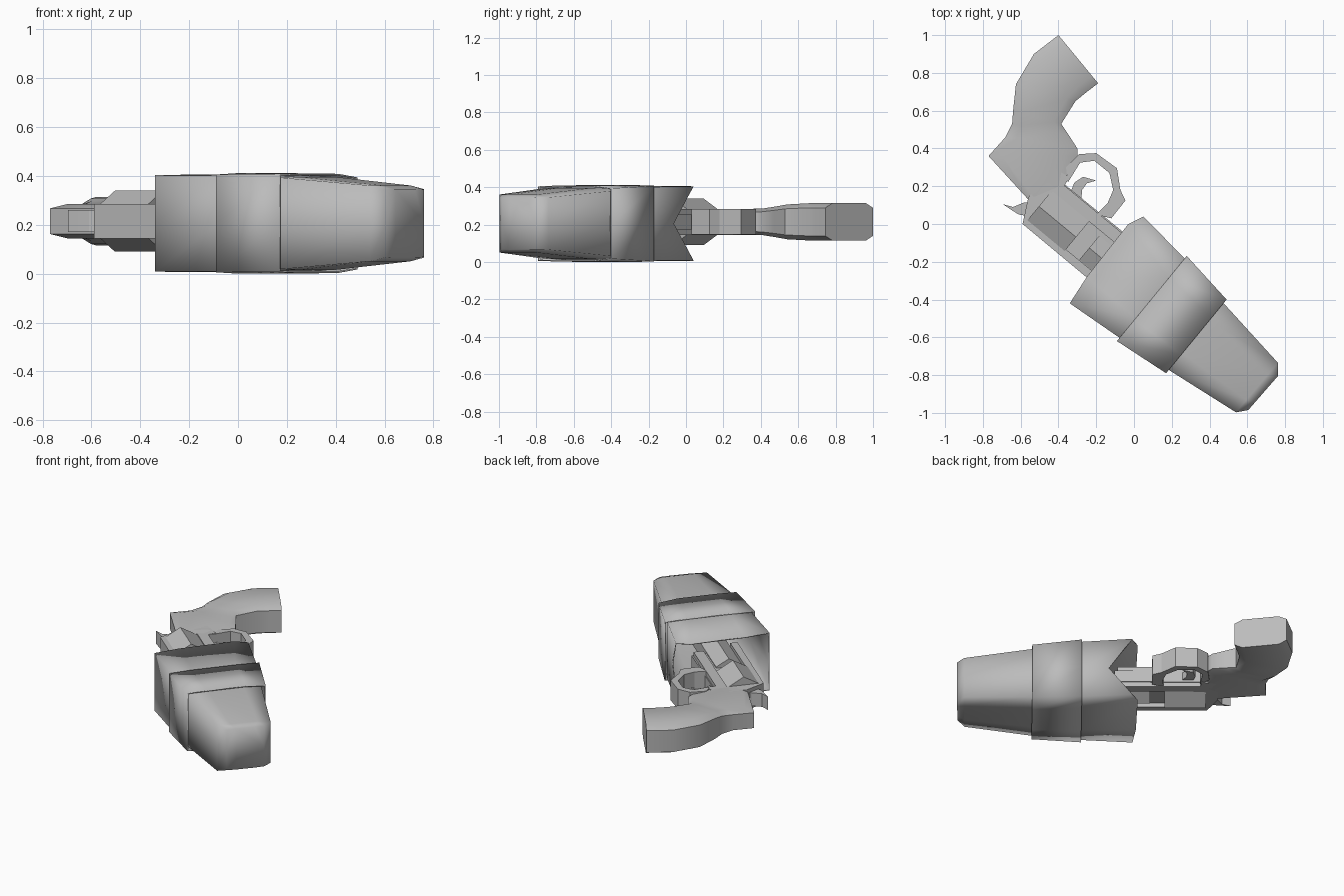
import bpy, bmesh, math
from mathutils import Vector

cube = bpy.data.objects.get("Cube")
if cube:
    bpy.data.objects.remove(cube, do_unlink=True)

grey = bpy.data.materials.new("plain_grey")
grey.use_nodes = True
grey.diffuse_color = (0.5, 0.5, 0.5, 1)
grey.node_tree.nodes["Principled BSDF"].inputs["Base Color"].default_value = (0.5, 0.5, 0.5, 1)

ZG = 0.215   # mid-height of the gun
ZH = 0.206   # mid-height of the holster
U = Vector((0.77, -0.638, 0)).normalized()   # along the barrel
V = Vector((0.638, 0.77, 0)).normalized()    # towards the trigger side


def finish(name, bm, angle):
    bmesh.ops.recalc_face_normals(bm, faces=bm.faces)
    me = bpy.data.meshes.new(name)
    bm.to_mesh(me)
    bm.free()
    me.materials.append(grey)
    ob = bpy.data.objects.new(name, me)
    bpy.context.collection.objects.link(ob)
    bpy.ops.object.select_all(action='DESELECT')
    ob.select_set(True)
    bpy.context.view_layer.objects.active = ob
    if angle:
        bpy.ops.object.shade_smooth_by_angle(angle=math.radians(angle))
    return ob


def loft(name, rings, cap_start=True, cap_end=True, angle=0, closed=False):
    """Bridge equal-length rings of points."""
    bm = bmesh.new()
    vs = [[bm.verts.new(p) for p in r] for r in rings]
    n = len(rings[0])
    pairs = list(zip(vs, vs[1:])) + ([(vs[-1], vs[0])] if closed else [])
    for a, b in pairs:
        for i in range(n):
            j = (i + 1) % n
            bm.faces.new((a[i], a[j], b[j], b[i]))
    if cap_start and not closed:
        bm.faces.new(vs[0])
    if cap_end and not closed:
        bm.faces.new(vs[-1])
    return finish(name, bm, angle)


def slab(name, outline, half, z=ZG, angle=0):
    """Flat outline extruded evenly above and below z."""
    return loft(name, [[(x, y, z + s * half) for x, y in outline] for s in (-1, 1)],
                angle=angle)


def rod(name, centre, length, radius, sides):
    """Faceted rod along the barrel with one edge facing up."""
    c = Vector((centre[0], centre[1], ZG))
    rings = []
    for d in (-length / 2, length / 2):
        rings.append([c + U * d + radius * (V * math.cos(a) + Vector((0, 0, math.sin(a))))
                      for a in (math.pi / 2 + math.tau * i / sides for i in range(sides))])
    return loft(name, rings)


def sheath_ring(pts, heights, mid=None):
    """Four points across the sheath plus a mid-height point on both edges."""
    left, right = pts[0], mid or pts[-1]
    top = [(x, y, ZH + h) for (x, y), h in zip(pts, heights)]
    low = [(x, y, ZH - h) for (x, y), h in zip(pts, heights)]
    return top + [(*right, ZH)] + low[::-1] + [(*left, ZH)]


def across(l, r, hl, hm, hr):
    pts = [(l[0] + (r[0] - l[0]) * t, l[1] + (r[1] - l[1]) * t) for t in (0, 0.25, 0.75, 1)]
    return sheath_ring(pts, (hl, hm, hm, hr))


# Holster: open mouth with a notch, tapering to a blunt chamfered tip
mouth = sheath_ring([(-0.34, -0.42), (-0.25, -0.28), (-0.03, 0.0), (0.05, 0.04)],
                    (0.197, 0.199, 0.2, 0.199), mid=(0.15, -0.065))
holster = loft("holster", [
    mouth,
    across((-0.08, -0.60), (0.265, -0.18), 0.196, 0.2, 0.196),
    across((0.18, -0.77), (0.475, -0.42), 0.187, 0.19, 0.172),
    across((0.54, -0.997), (0.762, -0.735), 0.155, 0.155, 0.14),
    across((0.605, -0.985), (0.762, -0.805), 0.138, 0.14, 0.138),
], cap_start=False, angle=95)

# Band around the holster
band = loft("holster_band", [
    across((-0.09, -0.62), (0.28, -0.17), 0.2, 0.206, 0.202),
    across((0.17, -0.79), (0.49, -0.40), 0.199, 0.203, 0.188),
], cap_start=False, cap_end=False, angle=95)

for ob in (holster, band):
    mod = ob.modifiers.new("thickness", 'SOLIDIFY')
    mod.thickness = 0.008
    mod.offset = -1

# Grip: left edge, right edge and half thickness of each section
grip_sections = [
    ((-0.56, 0.13), (-0.37, 0.21), 0.07),
    ((-0.77, 0.36), (-0.30, 0.36), 0.07),
    ((-0.68, 0.46), (-0.30, 0.40), 0.071),
    ((-0.645, 0.53), (-0.345, 0.47), 0.082),
    ((-0.64, 0.60), (-0.385, 0.53), 0.093),
    ((-0.625, 0.74), (-0.31, 0.65), 0.1),
    ((-0.53, 0.90), (-0.255, 0.695), 0.1),
    ((-0.40, 1.0), (-0.19, 0.745), 0.1),
]
rings = []
for l, r, h in grip_sections:
    def at(t, k):
        return (l[0] + (r[0] - l[0]) * t, l[1] + (r[1] - l[1]) * t, ZG + h * k)
    rings.append([at(0, 0.75), at(0.15, 1), at(0.85, 1), at(1, 0.75),
                  at(1, -0.75), at(0.85, -1), at(0.15, -1), at(0, -0.75)])
loft("grip", rings, angle=60)

# Frame: thin core, straps above and below the cylinder, rear block
slab("frame_core", [(-0.58, 0.0), (-0.38, 0.22), (0.05, -0.13), (-0.12, -0.36)], 0.04)
slab("top_strap", [(-0.59, 0.0), (-0.565, 0.035), (-0.08, -0.365), (-0.11, -0.40)], 0.07)
slab("bottom_strap", [(-0.44, 0.18), (-0.40, 0.23), (0.03, -0.125), (-0.01, -0.175)], 0.07)
slab("rear_block", [(-0.59, 0.0), (-0.56, 0.14), (-0.44, 0.30), (-0.34, 0.25),
                    (-0.37, 0.20), (-0.43, 0.17), (-0.56, 0.02)], 0.07)

# Cylinder and barrel
rod("cylinder", (-0.405, 0.012), 0.256, 0.125, 6)
rod("barrel", (0.04, -0.356), 0.72, 0.095, 6)

# Trigger guard: rectangular bar bent round an open loop
outer = [(-0.36, 0.30), (-0.29, 0.37), (-0.20, 0.375), (-0.09, 0.295),
         (-0.072, 0.18), (-0.045, 0.125), (-0.12, 0.03)]
inner = [(-0.35, 0.22), (-0.285, 0.325), (-0.21, 0.335), (-0.13, 0.27),
         (-0.11, 0.18), (-0.14, 0.11), (-0.20, 0.05)]
loft("trigger_guard", [[(*o, ZG + 0.068), (*i, ZG + 0.068), (*i, ZG - 0.068), (*o, ZG - 0.068)]
                       for o, i in zip(outer, inner)])

# Trigger and hammer
slab("trigger", [(-0.34, 0.16), (-0.315, 0.22), (-0.27, 0.25), (-0.20, 0.23),
                 (-0.25, 0.215), (-0.275, 0.18), (-0.28, 0.11)], 0.025)
slab("hammer", [(-0.695, 0.105), (-0.64, 0.09), (-0.58, 0.115), (-0.52, 0.11),
                (-0.55, 0.04), (-0.61, 0.05), (-0.655, 0.078)], 0.045)
